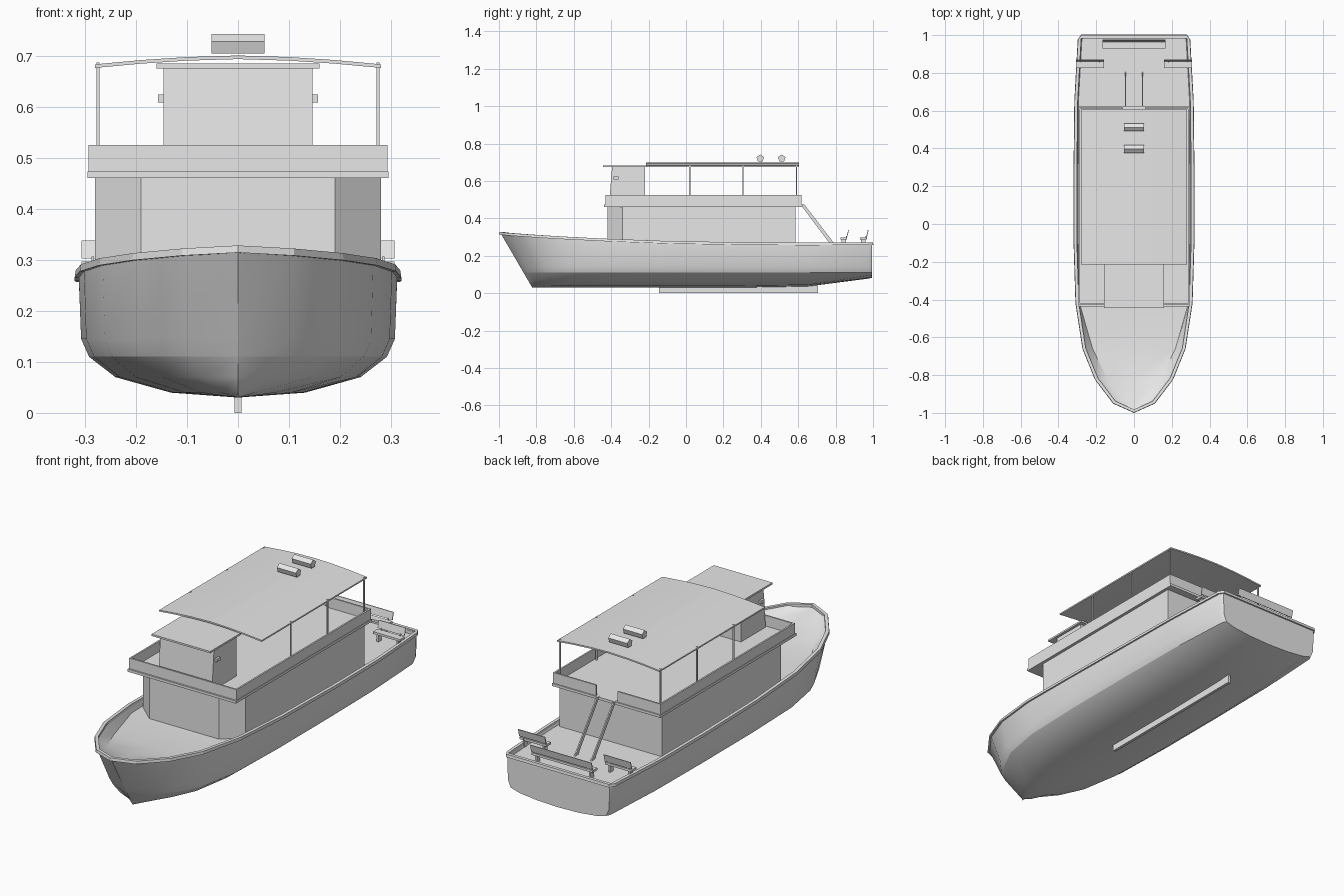
import bpy, bmesh, math
from mathutils import Vector

cube = bpy.data.objects.get("Cube")
if cube:
    bpy.data.objects.remove(cube, do_unlink=True)

paint = bpy.data.materials.new("plain_grey")
paint.use_nodes = True
GREY = (0.8, 0.8, 0.8, 1)
paint.diffuse_color = GREY
paint.node_tree.nodes["Principled BSDF"].inputs["Base Color"].default_value = GREY


def finish(name, bm, smooth=False):
    bmesh.ops.remove_doubles(bm, verts=bm.verts, dist=0.0004)
    bmesh.ops.recalc_face_normals(bm, faces=bm.faces)
    mesh = bpy.data.meshes.new(name)
    bm.to_mesh(mesh)
    bm.free()
    mesh.materials.append(paint)
    ob = bpy.data.objects.new(name, mesh)
    bpy.context.collection.objects.link(ob)
    if smooth:
        bpy.ops.object.select_all(action='DESELECT')
        ob.select_set(True)
        bpy.context.view_layer.objects.active = ob
        bpy.ops.object.shade_smooth_by_angle(angle=math.radians(30))
    return ob


def loft(bm, rows, wrap=False, close=False):
    """Skin rows of points; wrap closes each row, close joins last row to first."""
    vs = [[bm.verts.new(p) for p in r] for r in rows]
    n = len(rows[0])
    for i in range(len(vs) if close else len(vs) - 1):
        a, b = vs[i], vs[(i + 1) % len(vs)]
        for j in range(n if wrap else n - 1):
            k = (j + 1) % n
            bm.faces.new((a[j], a[k], b[k], b[j]))
    return vs


def box(name, x, y, z):
    bm = bmesh.new()
    bmesh.ops.create_cube(bm, size=1)
    for v in bm.verts:
        v.co = [lo + (hi - lo) * (c + 0.5) for c, (lo, hi) in zip(v.co, (x, y, z))]
    return finish(name, bm)


def prism(name, pts, axis, lo, hi):
    """Extrude a 2D profile along an axis; profile fills the other two axes in order."""
    def place(p, h):
        c = list(p)
        c.insert(axis, h)
        return c
    bm = bmesh.new()
    a, b = loft(bm, [[place(p, lo) for p in pts], [place(p, hi) for p in pts]], wrap=True)
    bm.faces.new(a)
    bm.faces.new(b)
    return finish(name, bm)


# Hull stations: y at the sheer, half width, sheer height, keel height, rake
STATIONS = [
    (-0.992, 0.0, 0.322, 0.03, 0.17), (-0.945, 0.105, 0.316, 0.03, 0.15),
    (-0.82, 0.20, 0.307, 0.03, 0.11), (-0.66, 0.265, 0.297, 0.03, 0.06),
    (-0.42, 0.302, 0.285, 0.03, 0.0), (-0.1, 0.312, 0.273, 0.03, 0.0),
    (0.3, 0.312, 0.266, 0.03, 0.0), (0.65, 0.308, 0.264, 0.036, 0.0),
    (0.975, 0.29, 0.266, 0.078, 0.0), (0.994, 0.28, 0.266, 0.082, 0.0)]
SECTION = [(0, 0.0), (0.42, 0.12), (0.77, 0.5), (0.935, 1.0)]
CHINE = 0.11


def half_section(y, w, sheer, keel, rake):
    fine = 1 + 0.5 * (1 - w / 0.312)
    pts = [(w * f ** fine, keel + t * (CHINE - keel)) for f, t in SECTION]
    pts += [(w * 0.985 ** fine, 0.145), (w, sheer)]
    return [Vector((px, y + rake * (sheer - pz) / (sheer - keel), pz)) for px, pz in pts]


def mirrored(half):
    return [Vector((-p.x, p.y, p.z)) for p in half[:0:-1]] + half


bm = bmesh.new()
rows = loft(bm, [mirrored(half_section(*s)) for s in STATIONS])
bm.faces.new(rows[-1])
for e in bm.edges:
    if all(abs(v.co.z - CHINE) < 0.0005 for v in e.verts):
        e.smooth = False
finish("hull", bm, True)

# Sunken deck with sloping inner bulwark, dished at the bow
bm = bmesh.new()
deck_rows = []
for y, w, sheer, keel, rake in STATIONS:
    floor = 0.25 + max(0, -0.72 - y) * 0.24
    wi = max(w - 0.008, 0)
    edge = max(w * (1 - rake * 2) - 0.014, 0)
    deck_rows.append(mirrored([Vector((0, y, floor)), Vector((edge, y, floor)),
                               Vector((wi, y, sheer))]))
loft(bm, deck_rows)
finish("deck", bm, True)
box("stern_bulwark", (-0.28, 0.28), (0.982, 0.992), (0.24, 0.266))

# Gunwale rail swept round the sheer
port = [Vector((s[1], s[0], s[2])) for s in STATIONS]
outline = port + [Vector((-p.x, p.y, p.z)) for p in port[:0:-1]]
bm = bmesh.new()
rail_rows = []
for i, p in enumerate(outline):
    t = outline[(i + 1) % len(outline)] - outline[i - 1]
    n = Vector((t.y, -t.x, 0)).normalized()
    rail_rows.append([p + n * d + Vector((0, 0, h)) for d, h in
                      ((0.008, -0.008), (0.006, 0.006), (-0.01, 0.006), (-0.01, -0.008))])
loft(bm, rail_rows, wrap=True, close=True)
finish("gunwale_rail", bm)

box("keel_fin", (-0.007, 0.007), (-0.145, 0.705), (0, 0.04))

# Main cabin with chamfered front corners
prism("cabin", [(-0.28, 0.585), (-0.28, -0.34), (-0.19, -0.42),
                (0.19, -0.42), (0.28, -0.34), (0.28, 0.585)], 2, 0.245, 0.465)

# Upper deck floor and its low walls, open at the ladder
box("upper_deck", (-0.295, 0.295), (-0.438, 0.622), (0.46, 0.473))
box("front_wall", (-0.293, 0.293), (-0.43, -0.422), (0.46, 0.525))
for side, s in (("left", 1), ("right", -1)):
    def span(a, b):
        return tuple(sorted((s * a, s * b)))
    box(side + "_wall", span(0.285, 0.293), (-0.43, 0.617), (0.46, 0.525))
    box(side + "_back_wall", span(0.058, 0.293), (0.609, 0.617), (0.46, 0.525))
    # Canopy posts
    for i, y in enumerate((0.02, 0.305, 0.59)):
        box(f"{side}_post_{i}", span(0.271, 0.277), (y - 0.003, y + 0.003), (0.47, 0.686))
    # Ladder rails
    prism(side + "_ladder_rail", [(0.612, 0.475), (0.632, 0.475), (0.805, 0.25), (0.78, 0.25)],
          0, *span(0.042, 0.048))
    # Wheelhouse side lamp
    box(side + "_lamp", span(0.145, 0.157), (-0.388, -0.362), (0.608, 0.624))

# Wheelhouse
prism("wheelhouse", [(-0.412, 0.47), (-0.395, 0.677), (-0.22, 0.677), (-0.22, 0.47)],
      0, -0.146, 0.146)
box("wheelhouse_roof", (-0.16, 0.16), (-0.445, -0.2), (0.675, 0.684))

# Arched canopy
arch = [(x, 0.7 - 0.15 * abs(x) ** 1.7) for x in (-0.28, -0.19, -0.1, 0, 0.1, 0.19, 0.28)]
prism("canopy", [(x, z) for x, z in arch] + [(x, z - 0.007) for x, z in arch[::-1]],
      1, -0.215, 0.605)

# Five-sided rolls on the canopy
for i, y in enumerate((0.397, 0.512)):
    ring = [(y + 0.021 * math.sin(k * math.tau / 5), 0.721 + 0.021 * math.cos(k * math.tau / 5))
            for k in range(5)]
    prism(f"canopy_roll_{i}", ring, 0, -0.052, 0.052)


# Stern benches: seat, two legs and a leaning back
def bench(name, x0, x1, y):
    box(name + "_seat", (x0, x1), (y, y + 0.036), (0.286, 0.297))
    for i, x in enumerate((x0 + 0.015, x1 - 0.025)):
        box(f"{name}_leg_{i}", (x, x + 0.01), (y + 0.006, y + 0.03), (0.245, 0.288))
    prism(name + "_back", [(y + 0.034, 0.302), (y + 0.038, 0.302), (y + 0.046, 0.338),
                           (y + 0.042, 0.338)], 0, x0, x1)
    for i, x in enumerate((x0 + 0.02, x1 - 0.025)):
        box(f"{name}_bracket_{i}", (x, x + 0.005), (y + 0.031, y + 0.037), (0.29, 0.306))


bench("left_bench", 0.16, 0.307, 0.825)
bench("right_bench", -0.307, -0.16, 0.825)
bench("stern_bench", -0.167, 0.167, 0.93)
